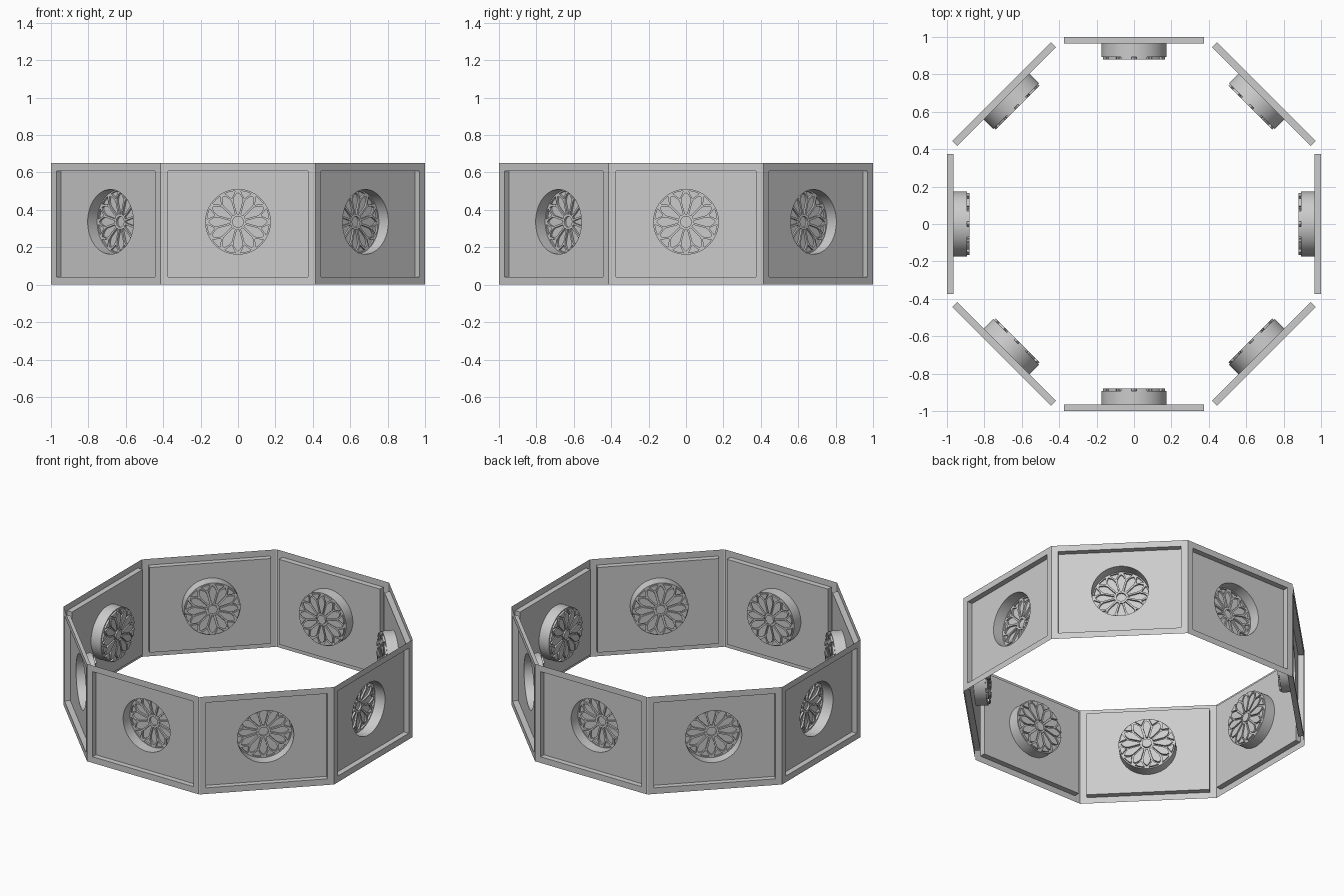
import bpy, bmesh
from math import sin, cos, pi, radians

cube = bpy.data.objects.get("Cube")
if cube:
    bpy.data.objects.remove(cube, do_unlink=True)

SIDES, HEIGHT, PETALS = 8, 0.65, 12
HALF = 0.414                    # half the length of one octagon side
FRAME = 0.041                   # width of the border round each panel
DISC_Z, DISC_R = 0.336, 0.173   # centre and radius of the round recess
Y_OUT, Y_PANEL, Y_DISC, Y_PETAL = -1.0, -0.964, -0.892, -0.88

stone = bpy.data.materials.new("plain grey stone")
stone.use_nodes = True
colour = (0.6, 0.6, 0.6, 1)
stone.diffuse_color = colour
stone.node_tree.nodes["Principled BSDF"].inputs["Base Color"].default_value = colour


def loop(bm, points, y):
    """Closed ring of vertices in an upright plane."""
    return [bm.verts.new((x, y, z)) for x, z in points]


def bridge(bm, a, b):
    """Quads between two rings of equal length."""
    for i in range(len(a)):
        j = (i + 1) % len(a)
        bm.faces.new((a[i], a[j], b[j], b[i]))


def fill(bm, rings):
    """Flat face bounded by the first ring, with the others as holes."""
    edges = []
    for ring in rings:
        for i, v in enumerate(ring):
            pair = (v, ring[(i + 1) % len(ring)])
            edges.append(bm.edges.get(pair) or bm.edges.new(pair))
    bmesh.ops.triangle_fill(bm, edges=edges, use_beauty=True, normal=(0, -1, 0))


def rectangle(inset):
    w, lo, hi = HALF - inset, inset, HEIGHT - inset
    return [(-w, lo), (w, lo), (w, hi), (-w, hi)]


def circle(r, n):
    return [(r * cos(2 * pi * i / n), DISC_Z + r * sin(2 * pi * i / n)) for i in range(n)]


def turned(points, angle):
    """Place (distance, sideways) points on a spoke of the rosette."""
    c, s = cos(angle), sin(angle)
    return [(r * c - w * s, DISC_Z + r * s + w * c) for r, w in points]


def finish(bm, name):
    """Point the normals outwards, then repeat the part round the octagon."""
    bmesh.ops.recalc_face_normals(bm, faces=bm.faces)
    if sum(f.normal.y * f.calc_area() for f in bm.faces) > 0:
        bmesh.ops.reverse_faces(bm, faces=bm.faces)
    mesh = bpy.data.meshes.new(name)
    bm.to_mesh(mesh)
    bm.free()
    mesh.materials.append(stone)
    for k in range(SIDES):
        ob = bpy.data.objects.new(f"{name}_{k + 1}", mesh)
        ob.rotation_euler.z = 2 * pi * k / SIDES
        bpy.context.collection.objects.link(ob)
        if k == 0:
            bpy.ops.object.select_all(action="DESELECT")
            ob.select_set(True)
            bpy.context.view_layer.objects.active = ob
            bpy.ops.object.shade_smooth_by_angle(angle=radians(30))


# Wall panel: border, shallow rectangular recess, deep round recess
bm = bmesh.new()
border = loop(bm, rectangle(0), Y_OUT)
opening = loop(bm, rectangle(FRAME), Y_OUT)
back = loop(bm, rectangle(FRAME), Y_PANEL)
rim = loop(bm, circle(DISC_R, 64), Y_PANEL)
rim_end = loop(bm, circle(DISC_R, 64), Y_DISC)
fill(bm, [back, rim])
bridge(bm, border, opening)
bridge(bm, opening, back)
bridge(bm, rim, rim_end)
finish(bm, "wall_panel")

# Rosette: hub, pointed petals and small spandrels pressed into a disc
side = [(0.042, 0.006), (0.08, 0.016), (0.11, 0.024), (0.13, 0.021), (0.147, 0.011)]
petal = side + [(0.156, 0)] + [(r, -w) for r, w in reversed(side)]
arc = [radians(a) for a in range(-10, 11, 5)]
spandrel = [(0.128, 0)] + [(0.166 * cos(a), 0.166 * sin(a)) for a in arc]

shapes = [circle(0.029, 24)]
for i in range(PETALS):
    step = 2 * pi / PETALS
    shapes.append(turned(petal, i * step))
    shapes.append(turned(spandrel, (i + 0.5) * step))

bm = bmesh.new()
disc = loop(bm, circle(DISC_R, 64), Y_DISC)
cuts = [loop(bm, s, Y_DISC) for s in shapes]
fill(bm, [disc] + cuts)
for shape, cut in zip(shapes, cuts):
    floor = loop(bm, shape, Y_PETAL)
    bridge(bm, cut, floor)
    bm.faces.new(floor)
finish(bm, "rosette")
